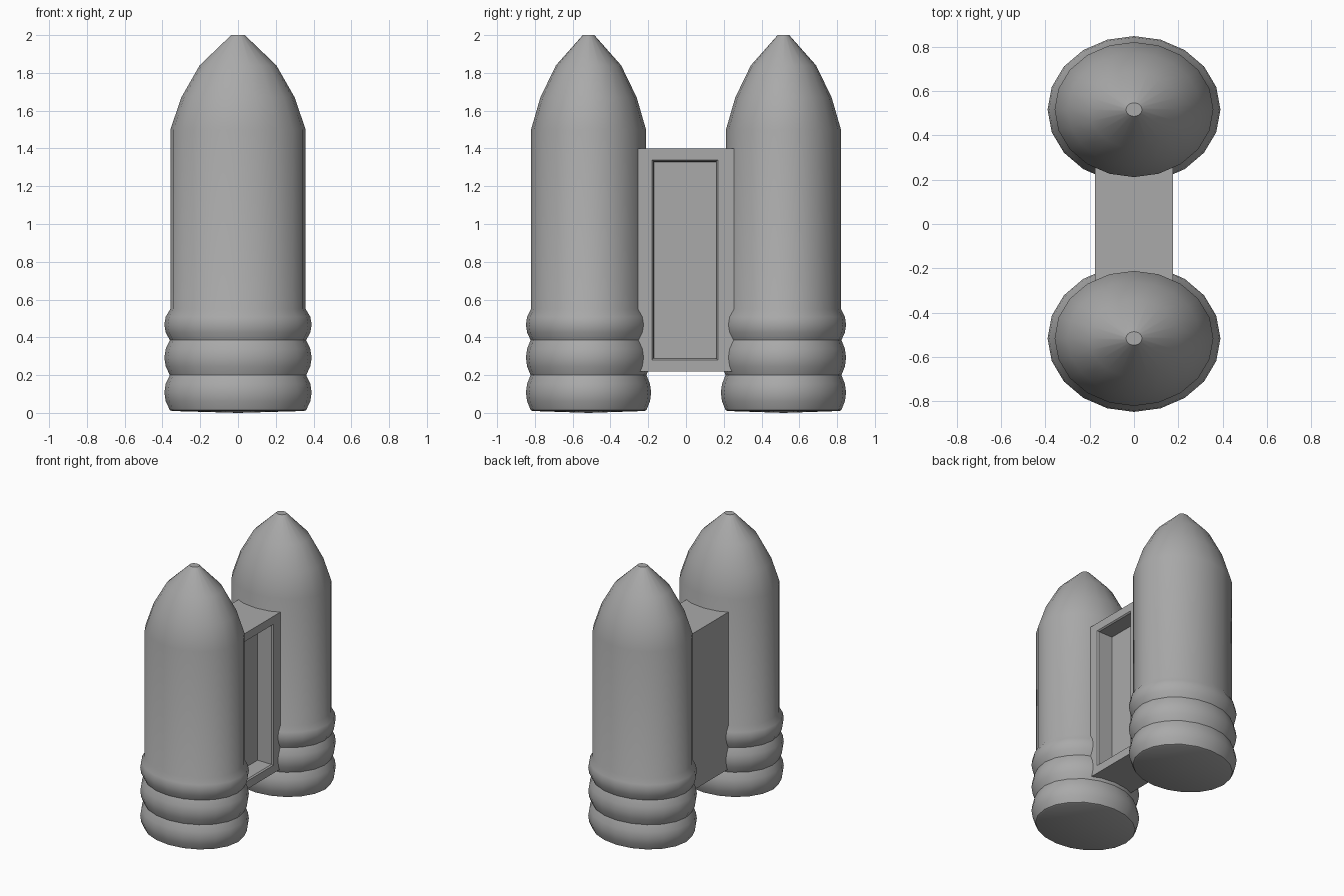
import bpy, bmesh, math

cube = bpy.data.objects.get("Cube")
if cube:
    bpy.data.objects.remove(cube, do_unlink=True)

grey = bpy.data.materials.new("plain grey")
grey.use_nodes = True
colour = (0.4, 0.4, 0.4, 1)
grey.diffuse_color = colour
grey.node_tree.nodes["Principled BSDF"].inputs["Base Color"].default_value = colour

SIDES = 20
DEPTH_RATIO = 0.85      # shells are oval, narrower along y
SHELL_Y = 0.516


def finish(name, bm, smooth_angle=None):
    bmesh.ops.recalc_face_normals(bm, faces=bm.faces)
    mesh = bpy.data.meshes.new(name)
    bm.to_mesh(mesh)
    bm.free()
    mesh.materials.append(grey)
    obj = bpy.data.objects.new(name, mesh)
    bpy.context.collection.objects.link(obj)
    if smooth_angle:
        bpy.ops.object.select_all(action='DESELECT')
        obj.select_set(True)
        bpy.context.view_layer.objects.active = obj
        bpy.ops.object.shade_smooth_by_angle(angle=math.radians(smooth_angle))
    return obj


def shell_profile():
    points = [(0.35, 0.01)]
    # three rounded bands at the base
    for low, high in ((0.015, 0.2), (0.2, 0.385), (0.385, 0.55)):
        for t, bulge in ((0, 0), (0.25, 0.75), (0.5, 1), (0.75, 0.75)):
            points.append((0.361 + 0.029 * bulge, low + (high - low) * t))
    # straight body and tapering nose
    points += [(0.358, 0.55), (0.358, 1.5), (0.3, 1.67), (0.203, 1.84), (0.036, 2)]
    return points


def build_shell(name, y):
    bm = bmesh.new()
    rings = []
    for r, z in shell_profile():
        ring = []
        for i in range(SIDES):
            a = math.tau * i / SIDES
            ring.append(bm.verts.new((r * math.cos(a), y + r * DEPTH_RATIO * math.sin(a), z)))
        rings.append(ring)
    for lower, upper in zip(rings, rings[1:]):
        for i in range(SIDES):
            j = (i + 1) % SIDES
            bm.faces.new((lower[i], lower[j], upper[j], upper[i]))
    bm.faces.new(rings[-1])
    # shallow domed base
    centre = bm.verts.new((0, y, 0))
    for i in range(SIDES):
        bm.faces.new((centre, rings[0][(i + 1) % SIDES], rings[0][i]))
    return finish(name, bm, 35)


build_shell("front_shell", -SHELL_Y)
build_shell("back_shell", SHELL_Y)

# connecting block with a recessed panel on its +x side
bm = bmesh.new()
bmesh.ops.create_cube(bm, size=1)
for v in bm.verts:
    v.co = (v.co.x * 0.35, v.co.y * 0.52, 0.81 + v.co.z * 1.18)
bm.normal_update()
panel = max(bm.faces, key=lambda f: f.calc_center_median().x)


def inset(width, depth):
    bmesh.ops.inset_region(bm, faces=[panel], thickness=width, use_even_offset=True)
    for v in panel.verts:
        v.co.x -= depth


inset(0.06, 0)
# frame opening matches the visible gap between the shells
for v in panel.verts:
    v.co.y = math.copysign(0.175, v.co.y) - 0.006
inset(0.008, 0.01)
inset(0.003, 0.112)
finish("connecting_block", bm)
